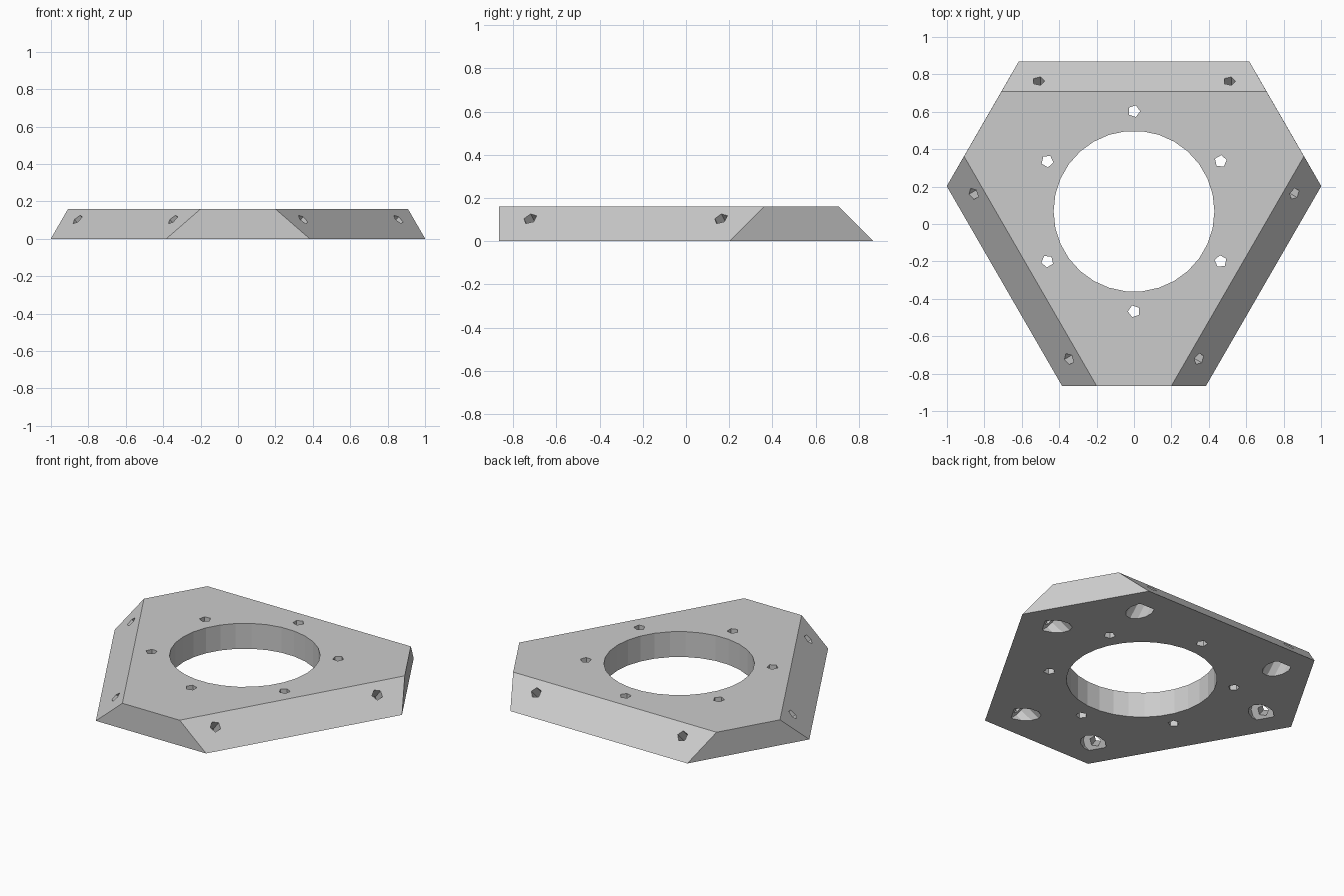
import bpy, bmesh
from math import pi, cos, sin, radians
from mathutils import Matrix, Vector

default = bpy.data.objects.get("Cube")
if default:
    bpy.data.objects.remove(default)

grey = bpy.data.materials.new("light grey")
grey.use_nodes = True
color = (0.6, 0.6, 0.6, 1)
grey.diffuse_color = color
grey.node_tree.nodes["Principled BSDF"].inputs["Base Color"].default_value = color

HEIGHT = 0.16
CENTRE = Matrix.Translation((0, 0.068, 0))


def spin(degrees):
    """Turn about the plate's central axis."""
    return CENTRE @ Matrix.Rotation(radians(degrees), 4, "Z")


def loft(name, low, high, matrix):
    """Solid between two matching loops of points."""
    bm = bmesh.new()
    a = [bm.verts.new(matrix @ p) for p in low]
    b = [bm.verts.new(matrix @ p) for p in high]
    bm.faces.new(a[::-1])
    bm.faces.new(b)
    for i in range(len(a)):
        j = (i + 1) % len(a)
        bm.faces.new((a[i], a[j], b[j], b[i]))
    bmesh.ops.recalc_face_normals(bm, faces=bm.faces)
    mesh = bpy.data.meshes.new(name)
    bm.to_mesh(mesh)
    bm.free()
    mesh.materials.append(grey)
    obj = bpy.data.objects.new(name, mesh)
    bpy.context.scene.collection.objects.link(obj)
    return obj


def drill(name, radius, sides, start, end, matrix):
    """Cut a straight hole along the local z axis of the matrix."""
    def ring(z):
        return [Vector((radius * cos(2 * pi * i / sides),
                        radius * sin(2 * pi * i / sides), z)) for i in range(sides)]
    cutter = loft(name, ring(start), ring(end), matrix)
    cutter.hide_render = True
    mod = plate.modifiers.new(name, "BOOLEAN")
    mod.operation = "DIFFERENCE"
    mod.solver = "EXACT"
    mod.object = cutter
    bpy.ops.object.modifier_apply(modifier=name)
    bpy.data.objects.remove(cutter)


# Six-sided plate with three sloping edges and three upright ones
def outline(half_width, reach, z):
    corners = (Vector((half_width, reach, z)), Vector((-half_width, reach, z)))
    return [Matrix.Rotation(radians(120 * k), 4, "Z") @ p
            for k in range(3) for p in corners]


plate = loft("mounting_plate", outline(0.617, 0.8, 0), outline(0.709, 0.64, HEIGHT), CENTRE)
bpy.context.view_layer.objects.active = plate
plate.select_set(True)

# Large central opening
drill("central_opening", 0.43, 30, -0.1, 0.3, CENTRE)

# Ring of upright screw holes
for k in range(6):
    drill("screw_hole", 0.033, 5, -0.1, 0.3,
          spin(60 * k) @ Matrix.Translation((0, 0.535, 0)))

# Slanted bolt holes through the sloping edges, with wide pockets underneath
for k in range(3):
    for side in (-1, 1):
        axis = (spin(120 * k) @ Matrix.Translation((side * 0.51, 0.696, 0.104))
                @ Matrix.Rotation(radians(135), 4, "X"))
        drill("bolt_pocket", 0.07, 11, 0.1, 0.35, axis)
        drill("bolt_hole", 0.033, 5, -0.1, 0.2, axis)
